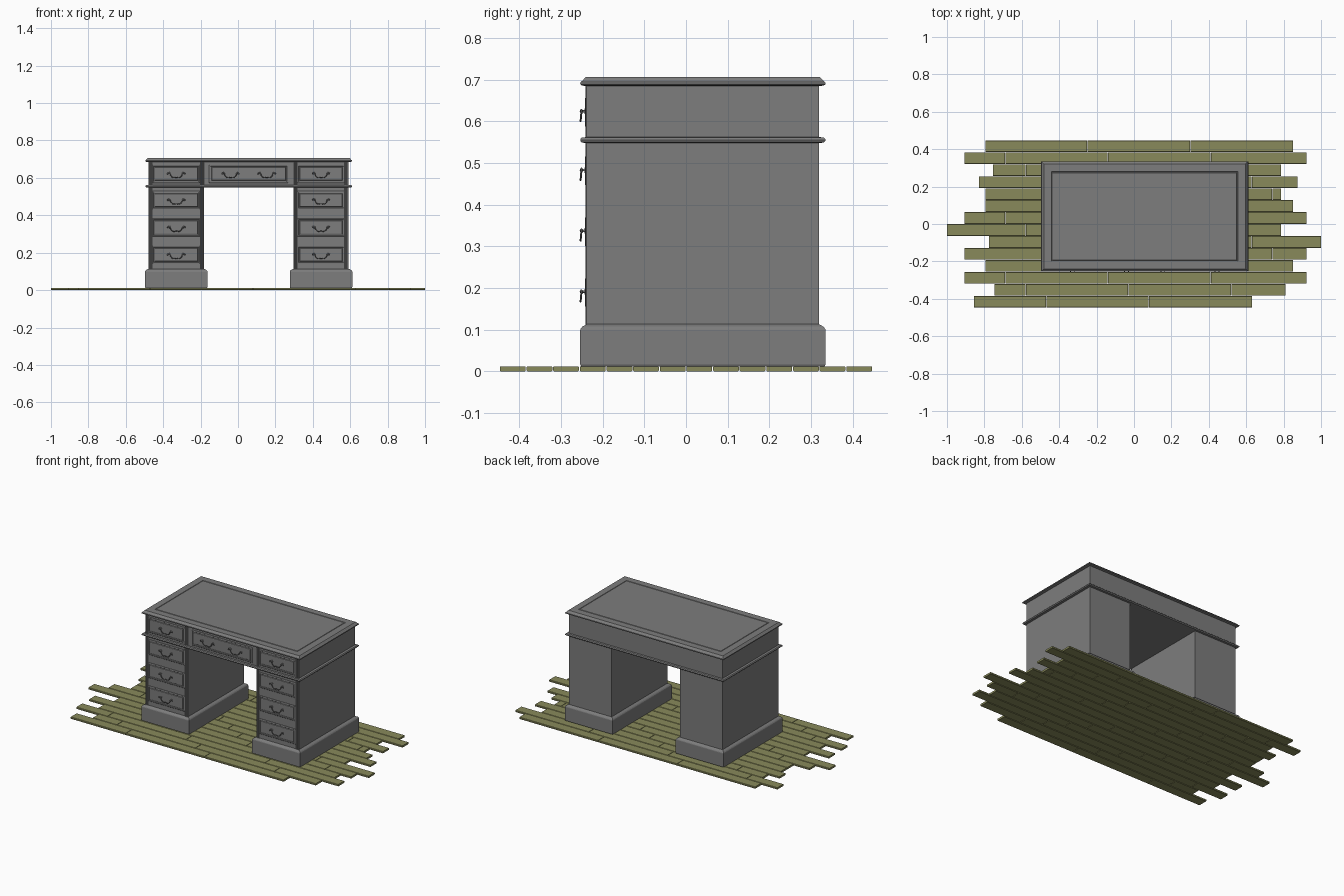
import bpy, bmesh, math
from mathutils import Matrix

if "Cube" in bpy.data.objects:
    bpy.data.objects.remove(bpy.data.objects["Cube"])

paint = bpy.data.materials.new("desk_grey")
paint.diffuse_color = (0.205, 0.205, 0.205, 1)
paint.use_nodes = True
paint.node_tree.nodes["Principled BSDF"].inputs["Base Color"].default_value = paint.diffuse_color
wood = bpy.data.materials.new("floor_wood")
wood.diffuse_color = (0.25, 0.255, 0.105, 1)
wood.use_nodes = True
wood.node_tree.nodes["Principled BSDF"].inputs["Base Color"].default_value = wood.diffuse_color


def finish(bm, name, mat=paint, smooth=False):
    bmesh.ops.recalc_face_normals(bm, faces=bm.faces)
    me = bpy.data.meshes.new(name)
    bm.to_mesh(me)
    bm.free()
    ob = bpy.data.objects.new(name, me)
    bpy.context.collection.objects.link(ob)
    me.materials.clear()
    me.materials.append(mat)
    if smooth:
        bpy.ops.object.select_all(action='DESELECT')
        bpy.context.view_layer.objects.active = ob
        ob.select_set(True)
        bpy.ops.object.shade_smooth_by_angle(angle=math.radians(35))
    return ob


def loft(name, rect, profile, front=False):
    """Rectangular rings from (inset, level) pairs; stacked in z, or in y if front."""
    a0, a1, b0, b1 = rect
    bm = bmesh.new()
    rings = []
    for i, lv in profile:
        pts = [(a0 + i, b0 + i), (a1 - i, b0 + i), (a1 - i, b1 - i), (a0 + i, b1 - i)]
        rings.append([bm.verts.new((a, lv, b) if front else (a, b, lv)) for a, b in pts])
    for r, s in zip(rings, rings[1:]):
        for k in range(4):
            bm.faces.new((r[k], r[(k + 1) % 4], s[(k + 1) % 4], s[k]))
    bm.faces.new(rings[0])
    bm.faces.new(rings[-1])
    return finish(bm, name)


def reeds(name, x0, z0, z1):
    """Fluted pilaster: a row of thin upright rods on the front corner."""
    bm = bmesh.new()
    for k in range(4):
        m = Matrix.Translation((x0 + 0.0028 + k * 0.0055, -0.2385, (z0 + z1) / 2))
        bmesh.ops.create_cone(bm, cap_ends=True, segments=10, radius1=0.0026,
                              radius2=0.0026, depth=z1 - z0, matrix=m)
    return finish(bm, name, smooth=True)


# floor planks: (left end, right end, joints) per row, back to front
rows = [(-.795, .85, (-.25, .30)), (-.905, .922, (-.688, -.14, .41)),
        (-.755, .785, (-.578, -.03, .52)), (-.83, .875, (-.47, .08, .63)),
        (-.795, .785, (-.36, .19, .74)), (-.795, .85, (-.25, .30)),
        (-.905, .922, (-.688, -.14, .41)), (-1, .785, (-.578, -.03, .52)),
        (-.775, 1, (-.47, .08, .63)), (-.905, .922, (-.36, .19, .74)),
        (-.795, .85, (-.25, .30)), (-.905, .922, (-.688, -.14, .41)),
        (-.745, .81, (-.578, -.03, .52)), (-.855, .63, (-.47, .08))]
W = 0.064
H = 0.012
section = [(.003, 0), (W - .003, 0), (W - .001, .002), (W - .001, H - .002),
           (W - .003, H), (.003, H), (.001, H - .002), (.001, .002)]
bm = bmesh.new()
for r, (x0, x1, joints) in enumerate(rows):
    yb = 7 * W - (r + 1) * W
    ends = [x0, *joints, x1]
    for a, b in zip(ends, ends[1:]):
        a += .0015 if a != x0 else 0
        b -= .0015 if b != x1 else 0
        f = bm.faces.new([bm.verts.new((a, yb + y, z)) for y, z in section])
        new = bmesh.ops.extrude_face_region(bm, geom=[f], use_keep_orig=True)['geom']
        bmesh.ops.translate(bm, vec=(b - a, 0, 0),
                            verts=[v for v in new if isinstance(v, bmesh.types.BMVert)])
finish(bm, "floor_planks", wood)

# desk carcass: two pedestals on plinths, waist moulding, upper case
Y0, Y1 = -0.254, 0.335
CX = 0.057
pedestals = {"left": -0.330, "right": 0.444}
for side, px in pedestals.items():
    loft(side + "_plinth", (px - .167, px + .167, Y0, Y1),
         [(.002, .012), (0, .016), (0, .098), (.001, .102), (.005, .107), (.012, .111),
          (.016, .113)])
    loft(side + "_pedestal", (px - .148, px + .148, -.238, .319), [(0, .105), (0, .555)])
loft("waist_moulding", (CX - .553, CX + .553, Y0, Y1),
     [(.014, .548), (.004, .549), (.001, .552), (0, .555), (.001, .558), (.004, .561), (.014, .562)])
loft("upper_case", (CX - .535, CX + .535, -.238, .319), [(0, .558), (0, .69)])

# desk top with stepped moulding and a fine inlay groove
loft("desk_top", (CX - .553, CX + .553, Y0, Y1),
     [(.010, .685), (.002, .687), (0, .690), (.001, .694), (.006, .698), (.010, .703),
      (.014, .7065), (.055, .7065), (.0565, .7040), (.0595, .7040), (.061, .7065)])

# fluted pilasters beside the drawers
for side, px in pedestals.items():
    for tag, x in (("outer", px - .148), ("inner", px + .126)):
        reeds(f"{side}_{tag}_lower_pilaster", x, .112, .55)
        reeds(f"{side}_{tag}_upper_pilaster", x, .561, .687)

# swan-neck handle: bail curve, knobs and rosettes in one mesh
half = [(.047, -.008, .005), (.045, -.009, .012), (.036, -.009, .012),
        (.029, -.010, -.002), (.016, -.011, -.013)]
path = [(-x, y, z) for x, y, z in half] + [(0, -.011, -.011)] + half[::-1]
cu = bpy.data.curves.new("bail", 'CURVE')
cu.dimensions = '3D'
cu.bevel_depth = .0024
cu.bevel_resolution = 2
cu.resolution_u = 5
cu.use_fill_caps = True
sp = cu.splines.new('BEZIER')
sp.bezier_points.add(len(path) - 1)
for p, co in zip(sp.bezier_points, path):
    p.co = co
    p.handle_left_type = p.handle_right_type = 'AUTO'
tmp = bpy.data.objects.new("bail", cu)
bpy.context.collection.objects.link(tmp)
bpy.context.view_layer.update()
bail = bpy.data.meshes.new_from_object(tmp.evaluated_get(bpy.context.evaluated_depsgraph_get()))
bpy.data.objects.remove(tmp)
bm = bmesh.new()
bm.from_mesh(bail)
rot = Matrix.Rotation(math.pi / 2, 4, 'X')
for x in (-.037, .037):
    for rad, depth, y in ((.0075, .002, -.001), (.003, .009, -.0045)):
        bmesh.ops.create_cone(bm, cap_ends=True, segments=14, radius1=rad, radius2=rad * .8,
                              depth=depth, matrix=Matrix.Translation((x, y, .010)) @ rot)
    bmesh.ops.create_uvsphere(bm, u_segments=12, v_segments=8, radius=.0042,
                              matrix=Matrix.Translation((x, -.009, .010)))
handle = finish(bm, "handle_master", smooth=True)
handle_mesh = handle.data
bpy.data.objects.remove(handle)


# drawers with flush moulded edge and raised field
def drawer(name, cx, cz, hw, handles, hh=.048):
    loft(name, (cx - hw, cx + hw, cz - hh, cz + hh),
         [(0, -.232), (0, -.2395), (.002, -.241), (.006, -.2415), (.008, -.2385),
          (.012, -.2385), (.014, -.242), (.017, -.243)], front=True)
    for k, dx in enumerate(handles):
        ob = bpy.data.objects.new(f"{name}_handle_{k + 1}", handle_mesh)
        ob.location = (cx + dx, -.242, cz - .008)
        bpy.context.collection.objects.link(ob)


for side, px in pedestals.items():
    drawer(side + "_top_drawer", px, .622, .127, (0,))
    for n, z in enumerate((.481, .335, .189)):
        drawer(f"{side}_drawer_{n + 1}", px, z, .127, (0,))
drawer("centre_drawer", CX, .622, .211, (-.097, .097))
